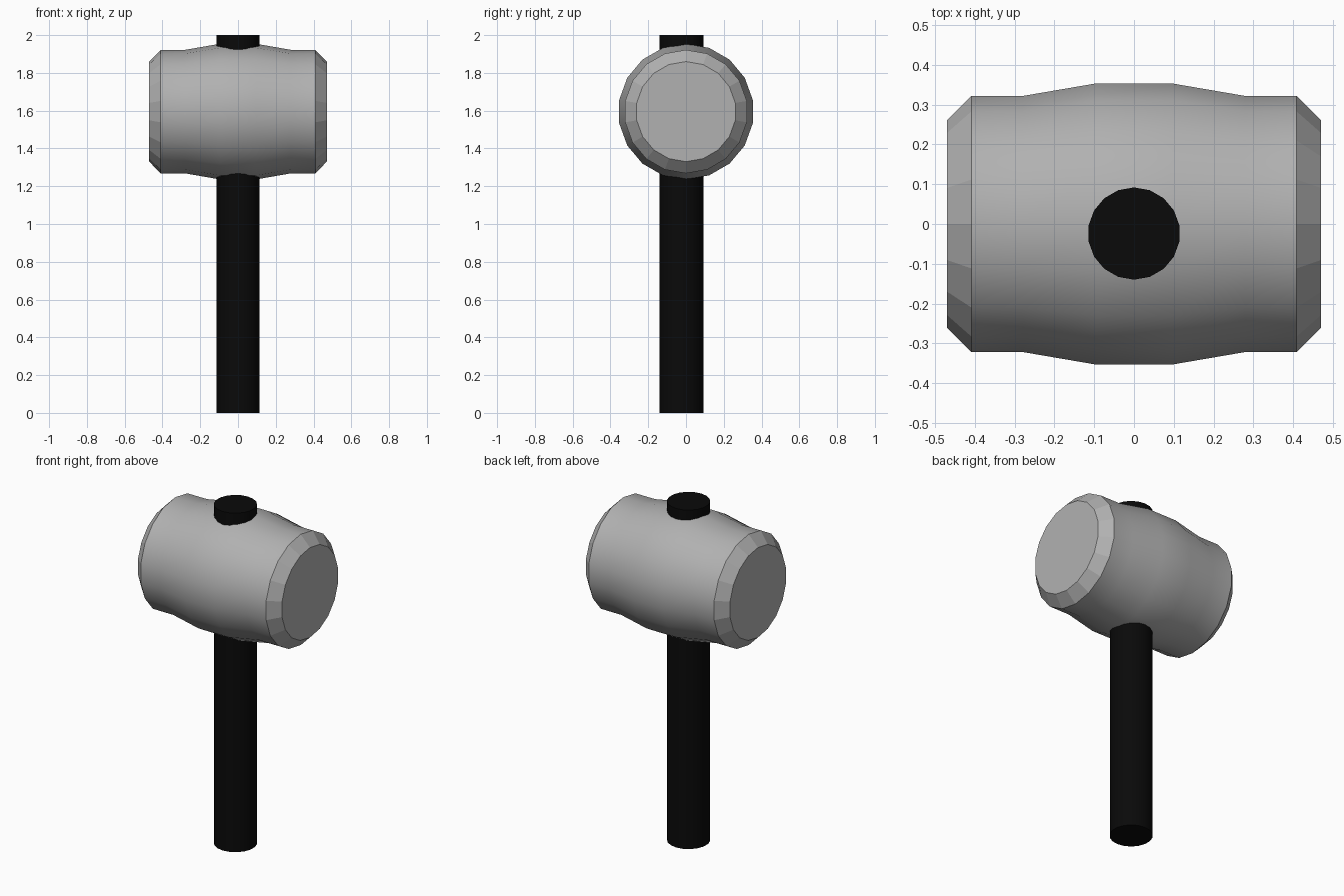
import bpy, bmesh, math

if "Cube" in bpy.data.objects:
    bpy.data.objects.remove(bpy.data.objects["Cube"])

SIDES = 18


def lathe(name, profile, place, shade, flat_bands=()):
    """Revolve (position, radius) pairs around an axis, cap both ends and colour it."""
    bm = bmesh.new()
    rings = []
    for t, r in profile:
        angles = [2 * math.pi * i / SIDES for i in range(SIDES)]
        rings.append([bm.verts.new(place(t, r * math.sin(a), r * math.cos(a))) for a in angles])
    flat = []
    for k, (a, b) in enumerate(zip(rings, rings[1:])):
        for i in range(SIDES):
            j = (i + 1) % SIDES
            f = bm.faces.new((a[i], a[j], b[j], b[i]))
            if k in flat_bands:
                flat.append(f)
    bm.faces.new(rings[0])
    bm.faces.new(rings[-1])
    bmesh.ops.recalc_face_normals(bm, faces=bm.faces[:])
    bm.faces.index_update()
    flat_ids = [f.index for f in flat]
    mesh = bpy.data.meshes.new(name)
    bm.to_mesh(mesh)
    bm.free()
    obj = bpy.data.objects.new(name, mesh)
    bpy.context.collection.objects.link(obj)
    bpy.ops.object.select_all(action='DESELECT')
    obj.select_set(True)
    bpy.context.view_layer.objects.active = obj
    bpy.ops.object.shade_smooth_by_angle(angle=math.radians(30))
    for i in flat_ids:
        mesh.polygons[i].use_smooth = False
    mat = bpy.data.materials.new(name + "_colour")
    mat.diffuse_color = (shade, shade, shade, 1)
    mat.use_nodes = True
    mat.node_tree.nodes["Principled BSDF"].inputs["Base Color"].default_value = mat.diffuse_color
    mesh.materials.append(mat)
    return obj


# Barrel-shaped head lying along x, with faceted chamfers at both ends
half = [(0.096, 0.359), (0.28, 0.327), (0.409, 0.327), (0.47, 0.265)]
profile = [(-x, r) for x, r in reversed(half)] + half
lathe("mallet_head", profile, lambda t, u, v: (t, u, 1.595 + v), 0.44, flat_bands=(0, 6))

# Straight black handle passing through the head, slightly towards the front
lathe("handle", [(0, 0.116), (2, 0.116)], lambda t, u, v: (u, v - 0.024, t), 0.0028)
